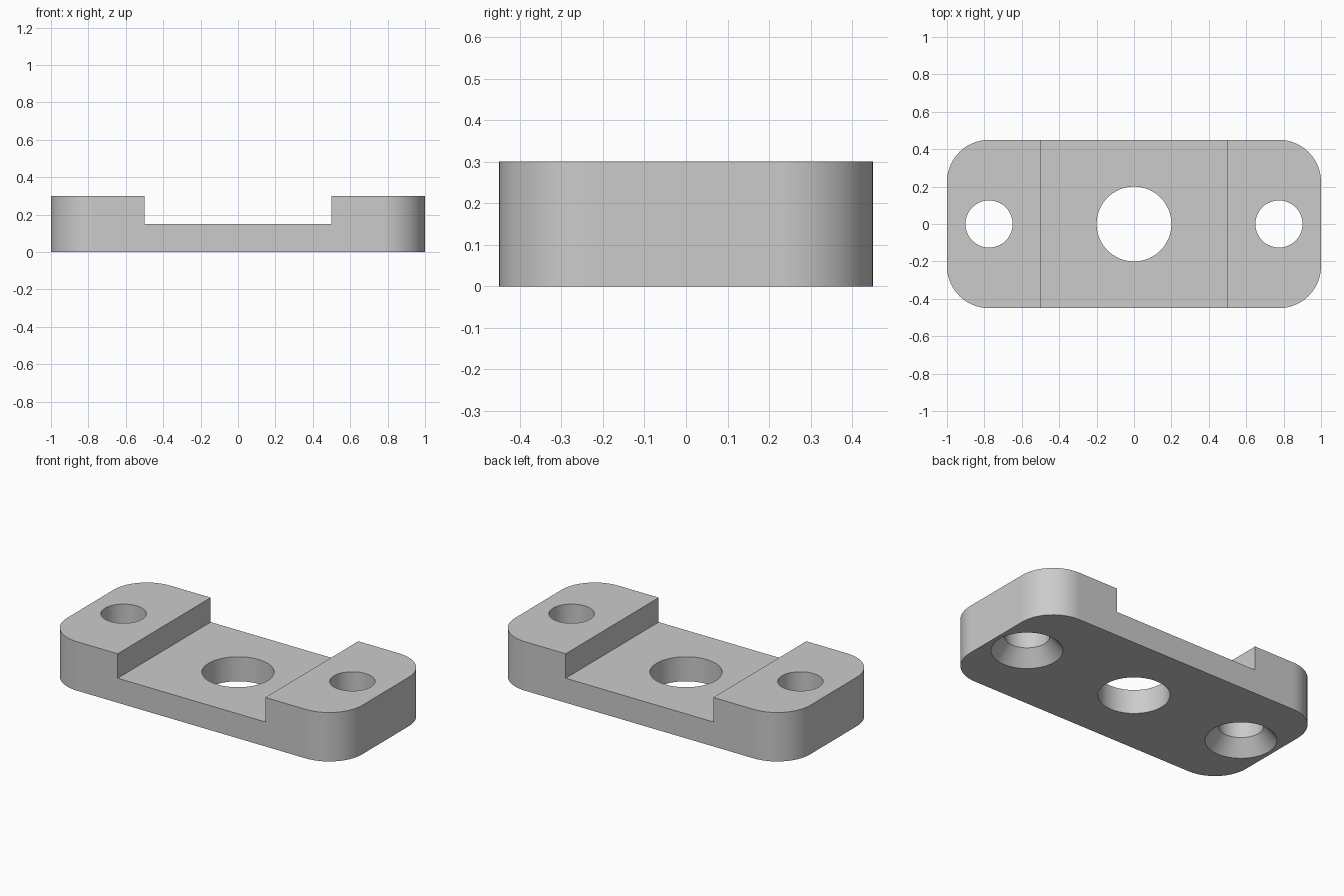
import bpy, bmesh, math
from mathutils import Matrix, Vector

if "Cube" in bpy.data.objects:
    bpy.data.objects.remove(bpy.data.objects["Cube"], do_unlink=True)

LENGTH, WIDTH, HEIGHT = 2.0, 0.9, 0.3
CORNER = 0.225          # corner radius, also centres the screw holes
FLOOR = 0.15            # recess floor height
SINK_DEPTH = 0.09

grey = bpy.data.materials.new("plain grey")
grey.use_nodes = True
colour = (0.6, 0.6, 0.6, 1)
grey.diffuse_color = colour
grey.node_tree.nodes["Principled BSDF"].inputs["Base Color"].default_value = colour


def finish(name, bm):
    mesh = bpy.data.meshes.new(name)
    bm.to_mesh(mesh)
    bm.free()
    mesh.materials.append(grey)
    obj = bpy.data.objects.new(name, mesh)
    bpy.context.collection.objects.link(obj)
    return obj


def box(name, size, centre, corner=0):
    bm = bmesh.new()
    matrix = Matrix.Translation(centre) @ Matrix.Diagonal((*size, 1))
    bmesh.ops.create_cube(bm, size=1, matrix=matrix)
    if corner:
        upright = [e for e in bm.edges
                   if abs(e.verts[0].co.z - e.verts[1].co.z) > size[2] / 2]
        bmesh.ops.bevel(bm, geom=upright, offset=corner, segments=14,
                        profile=0.5, affect='EDGES')
    return finish(name, bm)


def turned(name, x, profile, sides=64):
    """Closed round solid from (radius, height) pairs, bottom to top."""
    bm = bmesh.new()
    rings = [[bm.verts.new((x + r * math.cos(a), r * math.sin(a), z))
              for a in (math.tau * i / sides for i in range(sides))]
             for r, z in profile]
    for low, high in zip(rings, rings[1:]):
        for i in range(sides):
            j = (i + 1) % sides
            bm.faces.new((low[i], low[j], high[j], high[i]))
    bm.faces.new(rings[0][::-1])
    bm.faces.new(rings[-1])
    return finish(name, bm)


def cut(target, cutter):
    cutter.hide_render = True
    mod = target.modifiers.new(cutter.name, 'BOOLEAN')
    mod.operation, mod.solver, mod.object = 'DIFFERENCE', 'EXACT', cutter
    bpy.context.view_layer.objects.active = target
    bpy.ops.object.modifier_apply(modifier=mod.name)
    bpy.data.objects.remove(cutter, do_unlink=True)


# Rounded plate
plate = box("mounting_block", (LENGTH, WIDTH, HEIGHT), Vector((0, 0, HEIGHT / 2)), CORNER)

# Wide recess across the middle
cut(plate, box("recess", (1, 2, 1), Vector((0, 0, FLOOR + 0.5))))

# Central bore
cut(plate, turned("centre_bore", 0, [(0.2, -0.1), (0.2, 0.5)]))

# Screw holes, countersunk from below
slope = (0.2 - 0.126) / SINK_DEPTH
for side in (-1, 1):
    profile = [(0.2 + slope * 0.05, -0.05), (0.126, SINK_DEPTH), (0.126, 0.5)]
    cut(plate, turned("screw_hole", side * (LENGTH / 2 - CORNER), profile))

# Smooth round walls, crisp edges
bpy.ops.object.select_all(action='DESELECT')
plate.select_set(True)
bpy.context.view_layer.objects.active = plate
bpy.ops.object.shade_smooth_by_angle(angle=math.radians(30))
weighted = plate.modifiers.new("flat_face_normals", 'WEIGHTED_NORMAL')
weighted.keep_sharp = True
